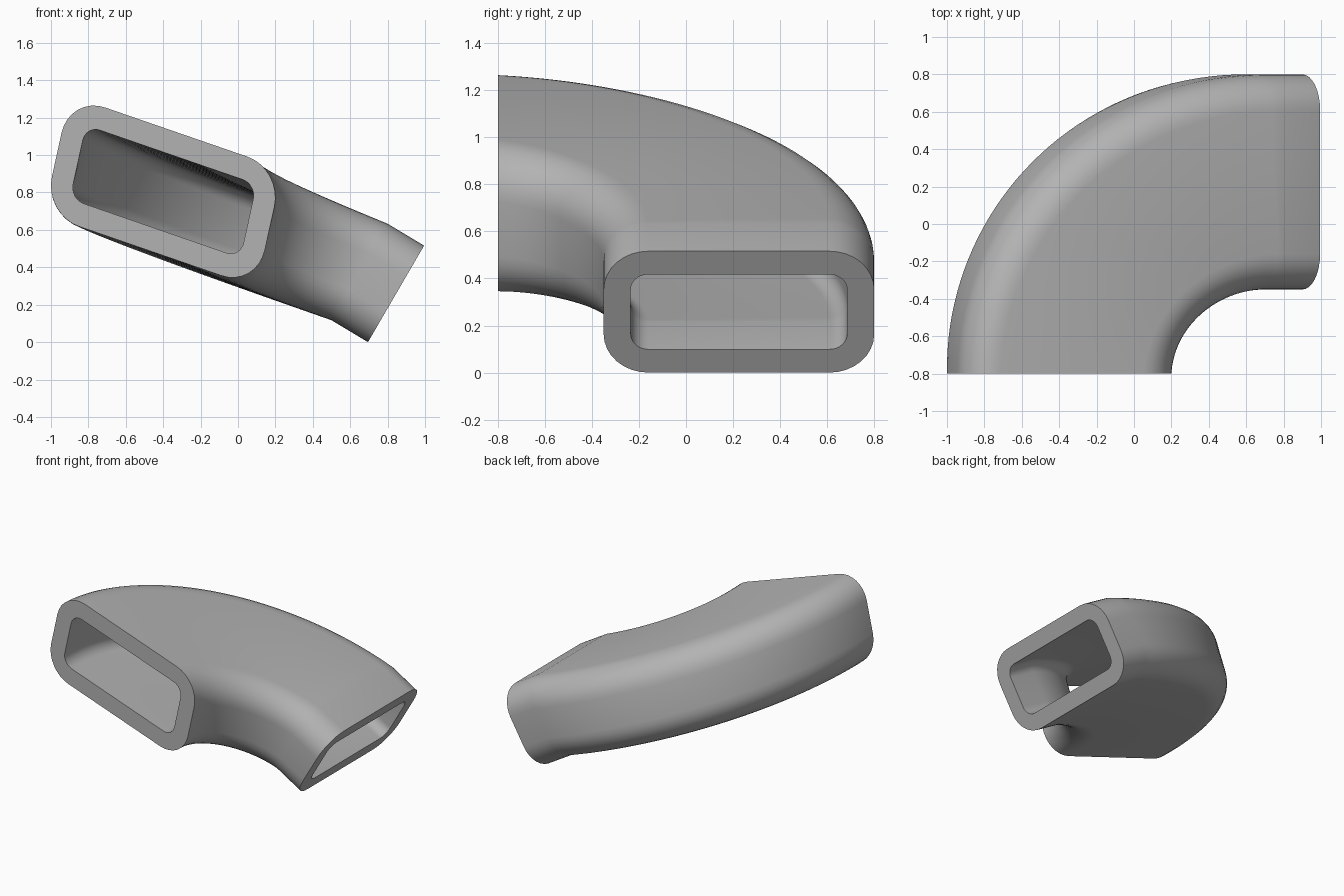
import bpy, bmesh
from math import pi, sin, cos, radians
from mathutils import Vector

if "Cube" in bpy.data.objects:
    bpy.data.objects.remove(bpy.data.objects["Cube"], do_unlink=True)

HALF_W, HALF_H, RADIUS, WALL = 0.575, 0.30, 0.19, 0.115
CORNER_STEPS, BEND_STEPS = 8, 40


def rounded_rect(w, h, r):
    """Section points (outward, upward), same count for any size."""
    pts = []
    for k, (sx, sy) in enumerate([(1, 1), (-1, 1), (-1, -1), (1, -1)]):
        for i in range(CORNER_STEPS + 1):
            a = (k + i / CORNER_STEPS) * pi / 2
            pts.append((sx * (w - r) + r * cos(a), sy * (h - r) + r * sin(a)))
    return pts


def bend_frame(f):
    """Centre, outward axis and upward axis at fraction f of the bend."""
    t = f * pi / 2
    centre = Vector((0.65 - 1.05 * cos(t), -0.8 + 1.025 * sin(t),
                     0.375 + 0.43 * cos(t) - 0.02 * sin(2 * t)))
    out = Vector((-0.99, 0, 0.342)) * cos(t) + Vector((0, 1, 0)) * sin(t)
    up = Vector((0.233, 0, 1.06)).lerp(Vector((0.5, 0, 0.86)), f)
    return centre, out, up


# Bend stations followed by a short straight outlet
frames = [bend_frame(i / BEND_STEPS) for i in range(BEND_STEPS + 1)]
centre, out, up = frames[-1]
frames.append((centre + Vector((0.195, 0, -0.117)), out, up))

outer = rounded_rect(HALF_W, HALF_H, RADIUS)
inner = rounded_rect(HALF_W - WALL, HALF_H - WALL, RADIUS - WALL)
bm = bmesh.new()


def sweep(section):
    return [[bm.verts.new(c + u * o + v * p) for u, v in section]
            for c, o, p in frames]


def bridge(a, b):
    n = len(a)
    for i in range(n):
        j = (i + 1) % n
        bm.faces.new((a[i], a[j], b[j], b[i]))


# Outer and inner walls, joined by a flat rim at each opening
shell, bore = sweep(outer), sweep(inner)
for rings in (shell, bore):
    for a, b in zip(rings, rings[1:]):
        bridge(a, b)
for end in (0, -1):
    bridge(shell[end], bore[end])
bmesh.ops.recalc_face_normals(bm, faces=bm.faces)

mesh = bpy.data.meshes.new("duct_elbow")
bm.to_mesh(mesh)
bm.free()
duct = bpy.data.objects.new("duct_elbow", mesh)
bpy.context.collection.objects.link(duct)

# Plain grey
grey = bpy.data.materials.new("plain_grey")
grey.use_nodes = True
colour = (0.45, 0.45, 0.45, 1)
grey.diffuse_color = colour
grey.node_tree.nodes["Principled BSDF"].inputs["Base Color"].default_value = colour
mesh.materials.append(grey)

bpy.ops.object.select_all(action="DESELECT")
duct.select_set(True)
bpy.context.view_layer.objects.active = duct
bpy.ops.object.shade_smooth_by_angle(angle=radians(35))
